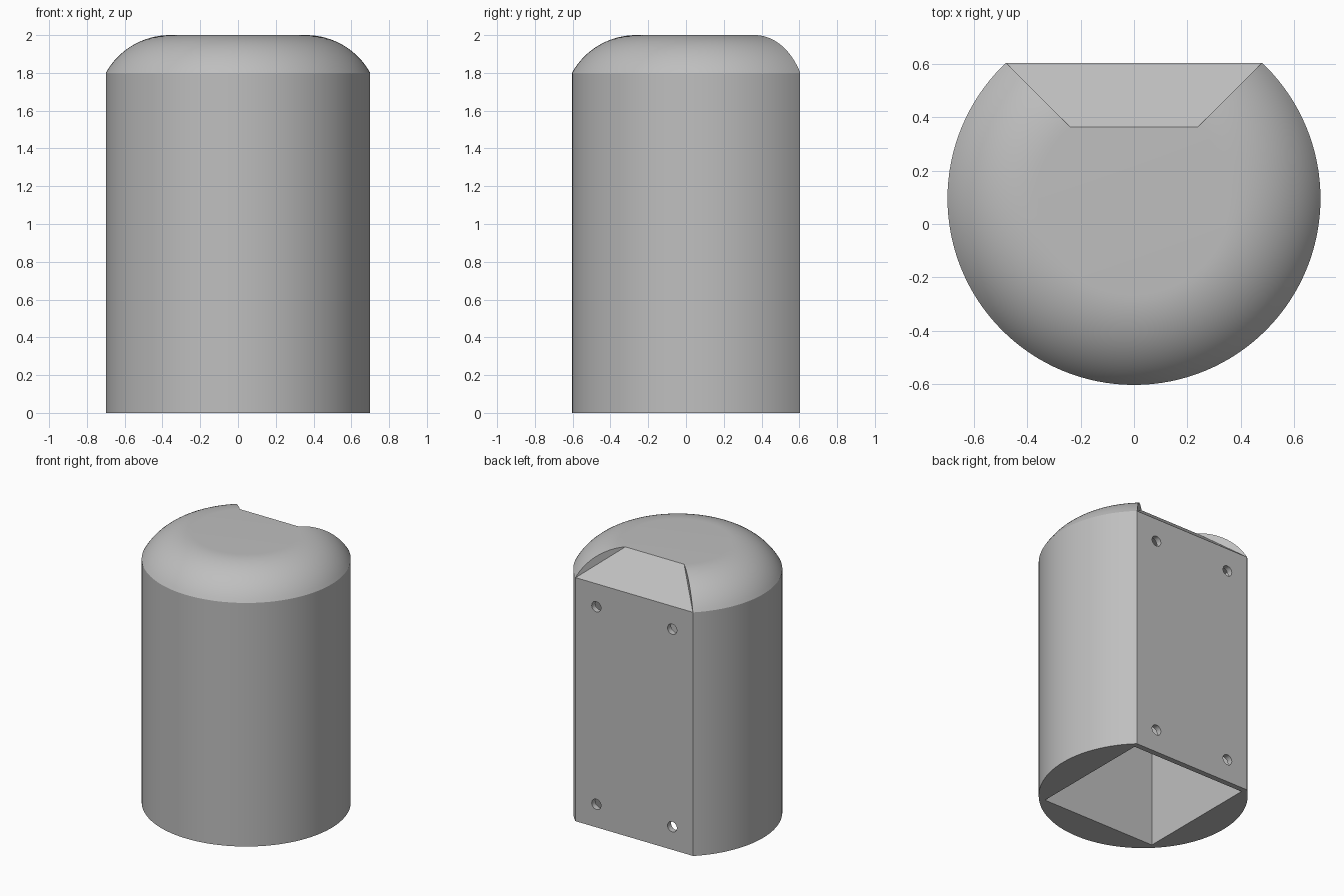
import bpy, bmesh, math
from mathutils import Matrix, Vector

cube = bpy.data.objects.get("Cube")
if cube:
    bpy.data.objects.remove(cube, do_unlink=True)

RADIUS, AXIS_Y, BACK_Y = 0.7, 0.096, 0.604
SHOULDER, TOP, FLAT_R = 1.8, 2.0, 0.36
CAVITY, CAVITY_TOP = 0.467, 1.76

grey = bpy.data.materials.new("plain_grey")
grey.use_nodes = True
grey.diffuse_color = (0.52, 0.52, 0.52, 1)
grey.node_tree.nodes["Principled BSDF"].inputs["Base Color"].default_value = grey.diffuse_color


def make_object(name, bm):
    bmesh.ops.recalc_face_normals(bm, faces=bm.faces)
    mesh = bpy.data.meshes.new(name)
    bm.to_mesh(mesh)
    bm.free()
    mesh.materials.append(grey)
    obj = bpy.data.objects.new(name, mesh)
    bpy.context.collection.objects.link(obj)
    return obj


def add_box(bm, low, high):
    low, high = Vector(low), Vector(high)
    matrix = Matrix.Translation((low + high) / 2) @ Matrix.Diagonal((*(high - low), 1))
    bmesh.ops.create_cube(bm, size=1, matrix=matrix)


def lathe(profile, steps=128):
    bm = bmesh.new()
    rings = []
    for r, z in profile:
        rings.append([bm.verts.new((r * math.cos(a), AXIS_Y + r * math.sin(a), z))
                      for a in (math.tau * i / steps for i in range(steps))])
    for lower, upper in zip(rings, rings[1:]):
        for i in range(steps):
            j = (i + 1) % steps
            bm.faces.new((lower[i], lower[j], upper[j], upper[i]))
    bm.faces.new(rings[0])
    bm.faces.new(rings[-1])
    return bm


# Round housing with a domed shoulder and flat top
run, rise = RADIUS - FLAT_R, TOP - SHOULDER
arc_r = (run ** 2 + rise ** 2) / (2 * rise)
sweep = math.asin(run / arc_r)
profile = [(RADIUS, 0)]
for i in range(17):
    a = sweep * (1 - i / 16)
    profile.append((FLAT_R + arc_r * math.sin(a), TOP - arc_r + arc_r * math.cos(a)))
housing = make_object("housing", lathe(profile))

cutters = []

# Flat mounting back
bm = bmesh.new()
add_box(bm, (-1, BACK_Y, -1), (1, 2, 3))
cutters.append(make_object("back_cutter", bm))

# Square cavity open at the base
bm = bmesh.new()
add_box(bm, (-CAVITY, AXIS_Y - CAVITY, -1), (CAVITY, AXIS_Y + CAVITY, CAVITY_TOP))
cutters.append(make_object("cavity_cutter", bm))

# Sloping notch at the back of the dome, with splayed upright sides
bm = bmesh.new()
depth = BACK_Y - 0.365
loops = []
for lifted in (False, True):
    loop = []
    for k, side in ((-0.03, -1), (-0.03, 1), (0.3, 1), (0.3, -1)):
        z = 2.5 if lifted else TOP - k * rise / depth
        loop.append(bm.verts.new((side * (0.24 + k), BACK_Y - depth + k, z)))
    loops.append(loop)
    bm.faces.new(loop)
for i in range(4):
    j = (i + 1) % 4
    bm.faces.new((loops[0][i], loops[0][j], loops[1][j], loops[1][i]))
cutters.append(make_object("notch_cutter", bm))

# Four screw holes through the back wall
bm = bmesh.new()
for x in (-0.31, 0.31):
    for z in (0.17, 1.63):
        matrix = Matrix.Translation((x, BACK_Y, z)) @ Matrix.Rotation(math.pi / 2, 4, 'X')
        bmesh.ops.create_cone(bm, cap_ends=True, segments=32, radius1=0.038,
                              radius2=0.038, depth=0.2, matrix=matrix)
cutters.append(make_object("screw_hole_cutter", bm))

# Apply the cuts
bpy.ops.object.select_all(action='DESELECT')
bpy.context.view_layer.objects.active = housing
housing.select_set(True)
for cutter in cutters:
    cutter.hide_render = True
    cut = housing.modifiers.new(cutter.name, 'BOOLEAN')
    cut.operation = 'DIFFERENCE'
    cut.solver = 'EXACT'
    cut.object = cutter
    bpy.ops.object.modifier_apply(modifier=cut.name)
    bpy.data.objects.remove(cutter, do_unlink=True)

bpy.ops.object.shade_smooth_by_angle(angle=math.radians(20))
